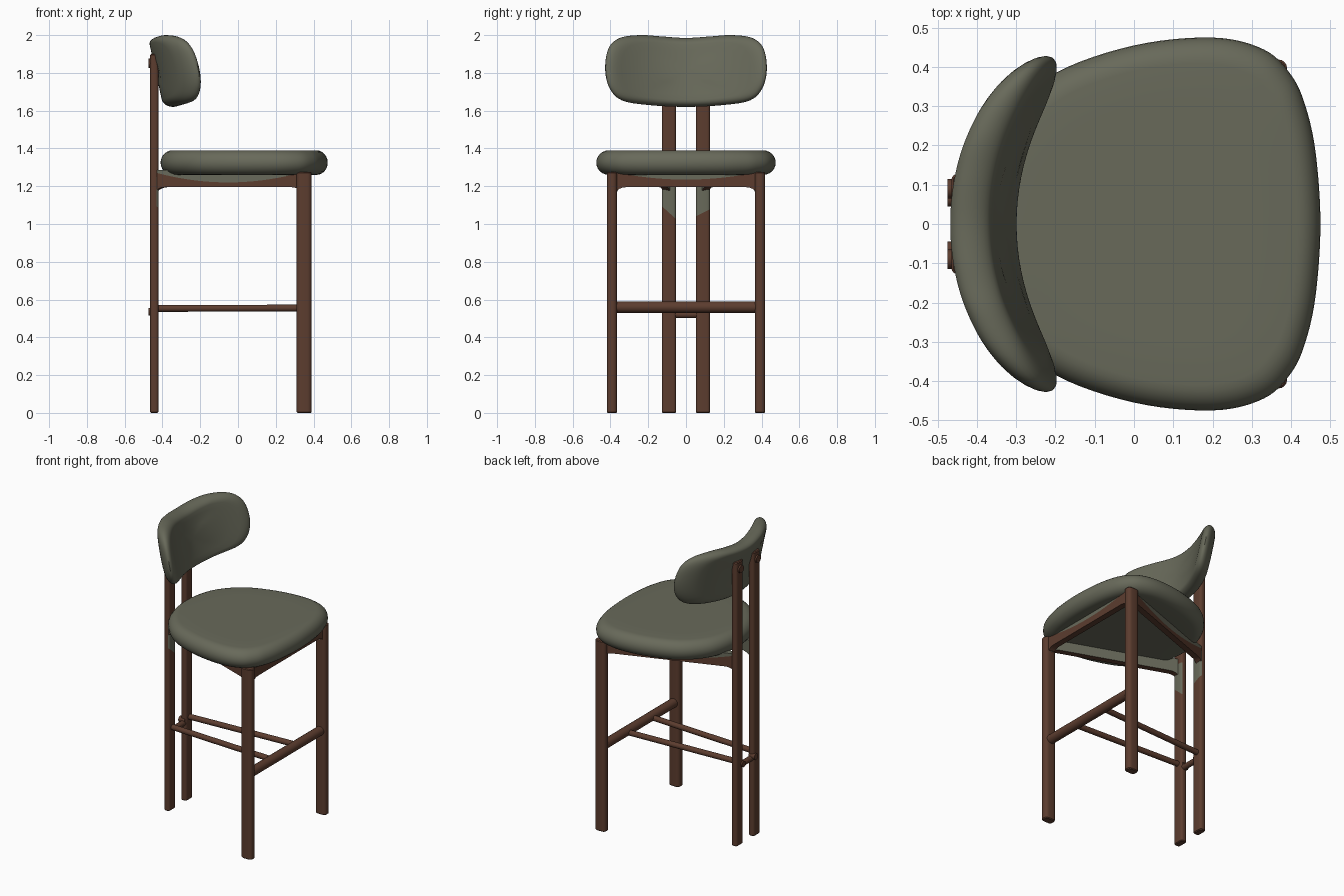
import bpy, bmesh, math
from mathutils import Vector

if "Cube" in bpy.data.objects:
    bpy.data.objects.remove(bpy.data.objects["Cube"])


def material(name, rgb):
    m = bpy.data.materials.new(name)
    m.diffuse_color = (*rgb, 1)
    m.use_nodes = True
    m.node_tree.nodes["Principled BSDF"].inputs["Base Color"].default_value = m.diffuse_color
    return m


GREEN = material("olive_fabric", (0.138, 0.142, 0.102))
WOOD = material("brown_wood", (0.107, 0.046, 0.028))


def finish(bm, name, mats):
    bmesh.ops.recalc_face_normals(bm, faces=bm.faces)
    me = bpy.data.meshes.new(name)
    bm.to_mesh(me)
    bm.free()
    for m in mats:
        me.materials.append(m)
    ob = bpy.data.objects.new(name, me)
    bpy.context.collection.objects.link(ob)
    return ob


def smooth_loop(pts, steps=6):
    """Closed Catmull-Rom curve through 2D points."""
    out, n = [], len(pts)
    for i in range(n):
        a, b, c, d = (Vector(pts[(i + k) % n]) for k in (-1, 0, 1, 2))
        for s in range(steps):
            t = s / steps
            out.append(0.5 * (2 * b + (c - a) * t + (2 * a - 5 * b + 4 * c - d) * t * t
                              + (3 * b - a - 3 * c + d) * t ** 3))
    return out


def cushion(name, outline, centre, half, inset, place):
    """Pillow: outline rings that shrink towards both flat sides."""
    profile = [(0.35, -half), (0.65, -half)]
    for i in range(13):
        a = math.radians(-90 + 15 * i)
        profile.append((1 - inset * (1 - math.cos(a)), half * math.sin(a)))
    profile += [(0.65, half), (0.35, half)]
    c = Vector(centre)
    bm = bmesh.new()
    rings = [[bm.verts.new(place(*(c + (p - c) * s), d)) for p in outline] for s, d in profile]
    n = len(outline)
    for r0, r1 in zip(rings, rings[1:]):
        for i in range(n):
            j = (i + 1) % n
            bm.faces.new((r0[i], r0[j], r1[j], r1[i]))
    for ring, d in ((rings[0], -half), (rings[-1], half)):
        mid = bm.verts.new(place(*c, d))
        for i in range(n):
            bm.faces.new((ring[i], ring[(i + 1) % n], mid))
    return finish(bm, name, [GREEN])


def mirrored(half):
    """Close a half outline across its second axis; ends lie on the axis."""
    return half + [(a, -b) for a, b in reversed(half[1:-1])]


# Seat cushion
seat_half = [(0.475, 0), (0.463, 0.18), (0.437, 0.30), (0.40, 0.38), (0.33, 0.445), (0.2, 0.475),
             (0, 0.455), (-0.2, 0.385), (-0.32, 0.28), (-0.385, 0.16), (-0.41, 0)]
cushion("seat_cushion", smooth_loop(mirrored(seat_half)), (0.05, 0), 0.065, 0.14,
        lambda x, y, d: (x, y, 1.325 + d))

# Backrest cushion, bent around the sitter and leaning back
back_half = [(1.985, 0), (1.993, 0.13), (2.0, 0.24), (1.985, 0.35), (1.93, 0.41), (1.82, 0.428),
             (1.72, 0.405), (1.655, 0.34), (1.63, 0.2), (1.62, 0)]
cushion("backrest_cushion", smooth_loop(mirrored(back_half)), (1.81, 0), 0.052, 0.2,
        lambda z, y, d: (-0.385 + 0.9 * y * y - 0.22 * (z - 1.81) + d, y, z))


def leg(name, x, y, sx, sy, top, bevel, patch=None):
    """Rounded upright; patch = (low, high) fabric-coloured band on the forward face."""
    bm = bmesh.new()
    bmesh.ops.create_cube(bm, size=1)
    for v in bm.verts:
        v.co = (x + v.co.x * sx, y + v.co.y * sy, (v.co.z + 0.5) * top)
    upright = [e for e in bm.edges if abs(e.verts[0].co.z - e.verts[1].co.z) > 0.1]
    bmesh.ops.bevel(bm, geom=upright, offset=bevel, segments=4, profile=0.5, affect='EDGES')
    rims = [e for e in bm.edges if abs(e.verts[0].co.z - e.verts[1].co.z) < 0.01]
    bmesh.ops.bevel(bm, geom=rims, offset=0.005, segments=1, affect='EDGES')
    if patch:
        for i, z in enumerate(patch):
            tilt = (0, 0.9 if y < 0 else -0.5, 1) if i == 0 else (0, 0, 1)
            bmesh.ops.bisect_plane(bm, geom=bm.verts[:] + bm.edges[:] + bm.faces[:],
                                   plane_co=(x, y, z), plane_no=tilt)
        bm.normal_update()
        for f in bm.faces:
            z = f.calc_center_median().z
            if f.normal.x > 0.3 and patch[0] - 0.05 < z < patch[1]:
                f.material_index = 1
    return finish(bm, name, [WOOD, GREEN])


def rod(name, p0, p1, r, seg=16):
    p0, p1 = Vector(p0), Vector(p1)
    bm = bmesh.new()
    bmesh.ops.create_cone(bm, cap_ends=True, segments=seg, radius1=r, radius2=r, depth=(p1 - p0).length)
    turn = (p1 - p0).to_track_quat('Z', 'Y')
    for v in bm.verts:
        v.co = turn @ v.co + (p0 + p1) / 2
    return finish(bm, name, [WOOD])


def apron(name, p0, p1, sag, thick=0.04, n=32):
    """Rail under the seat: arched fabric edge outside, fabric-coloured inside face."""
    p0, p1 = Vector(p0), Vector(p1)
    along = (p1 - p0).normalized()
    out = Vector((along.y, -along.x))
    if out.dot(p0 + p1) < 0:
        out = -out
    length = (p1 - p0).length
    bm = bmesh.new()
    cols = []
    for i in range(n + 1):
        t = (1 - math.cos(math.pi * i / n)) / 2
        p = p0.lerp(p1, t)
        edge = max(0, 0.06 - min(t, 1 - t) * length)
        low = 1.195 - 0.03 * (edge / 0.06) ** 2
        arc = 1.275 - sag * (1 - (2 * t - 1) ** 2)
        cols.append([bm.verts.new((*(p + out * s * thick / 2), z))
                     for s, z in ((1, low), (1, arc), (1, 1.285), (-1, 1.285), (-1, low))])
    for a, b in zip(cols, cols[1:]):
        for k in range(5):
            m = (k + 1) % 5
            f = bm.faces.new((a[k], a[m], b[m], b[k]))
            f.material_index = 1 if k in (1, 2, 3) else 0
    bm.faces.new(cols[0])
    bm.faces.new(cols[-1])
    return finish(bm, name, [WOOD, GREEN])


for side, s in (("right", -1), ("left", 1)):
    # Uprights, side rail and long stretcher
    leg("front_leg_" + side, 0.35, s * 0.392, 0.08, 0.054, 1.275, 0.022)
    leg("back_leg_" + side, -0.443, s * 0.09, 0.044, 0.076, 1.9, 0.016, (1.06, 1.25))
    apron("side_apron_" + side, (0.35, s * 0.385), (-0.44, s * 0.10), 0.055)
    rod("long_stretcher_" + side, (-0.44, s * 0.09, 0.553), (0.35, s * 0.13, 0.555), 0.018)
    # Round pegs on the back
    rod("upper_peg_" + side, (-0.475, s * 0.09, 1.85), (-0.43, s * 0.09, 1.85), 0.025)
    rod("lower_peg_" + side, (-0.475, s * 0.065, 0.535), (-0.43, s * 0.065, 0.535), 0.02)

# Cross rails
apron("front_apron", (0.35, -0.38), (0.35, 0.38), 0.04)
rod("front_footrest", (0.35, -0.385, 0.56), (0.35, 0.385, 0.56), 0.03)
rod("back_stretcher", (-0.443, -0.08, 0.52), (-0.443, 0.08, 0.52), 0.018)

bpy.ops.object.select_all(action='SELECT')
bpy.context.view_layer.objects.active = bpy.data.objects["seat_cushion"]
bpy.ops.object.shade_smooth_by_angle(angle=math.radians(40))
